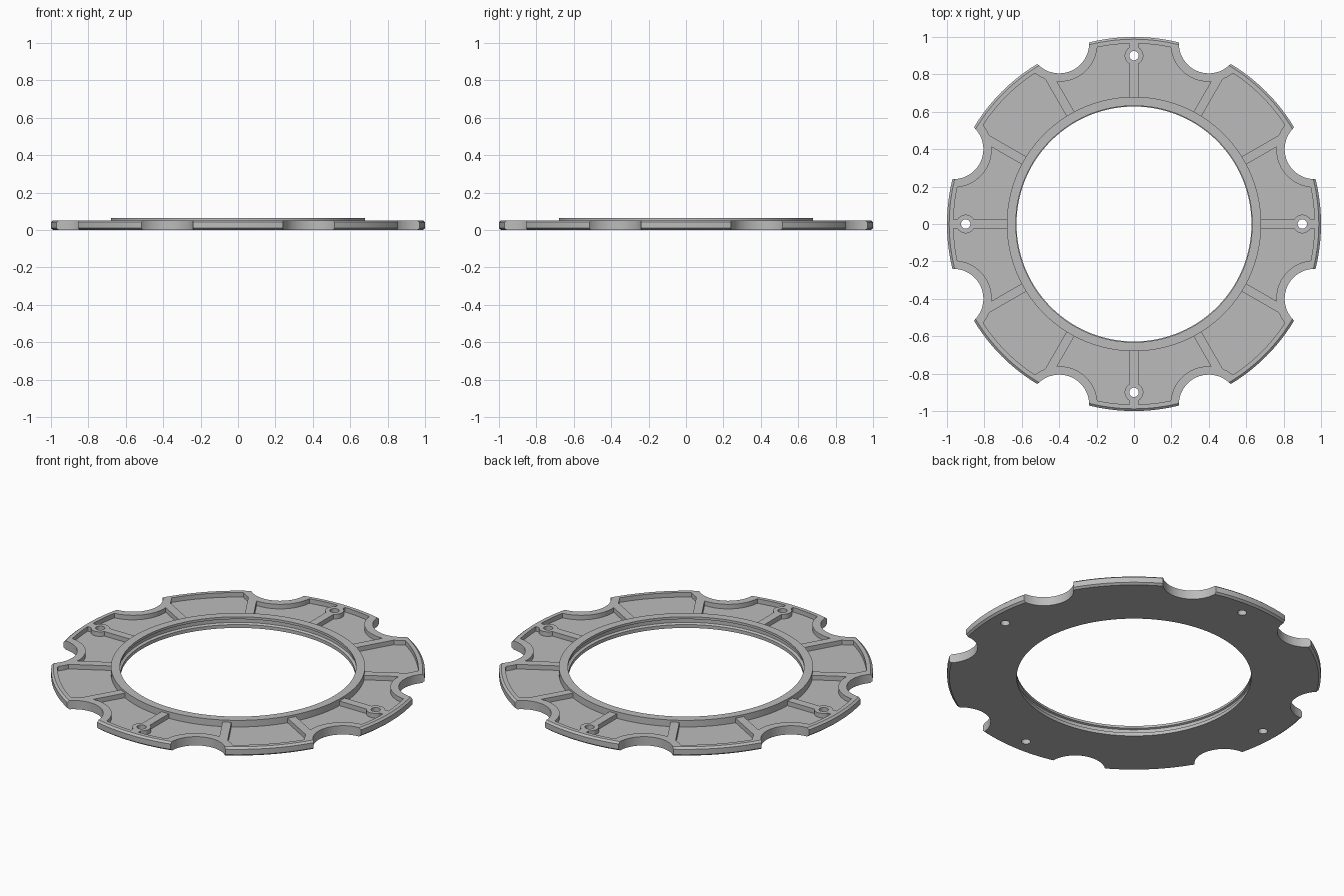
import bpy, bmesh
from math import sin, cos, pi, radians
from mathutils import Matrix, Vector

cube = bpy.data.objects.get("Cube")
if cube:
    bpy.data.objects.remove(cube, do_unlink=True)

SEGMENTS = 192
NOTCH_CENTRE, NOTCH_RADIUS, NOTCH_WALL = 1.045, 0.16, 0.045
POCKET_FLOOR, RIM_TOP, COLLAR_TOP = 0.025, 0.052, 0.064

grey = bpy.data.materials.new("plain grey")
grey.use_nodes = True
grey.diffuse_color = (0.5, 0.5, 0.5, 1)
grey.node_tree.nodes["Principled BSDF"].inputs["Base Color"].default_value = (0.5, 0.5, 0.5, 1)


def make_object(name, bm):
    bmesh.ops.recalc_face_normals(bm, faces=bm.faces)
    mesh = bpy.data.meshes.new(name)
    bm.to_mesh(mesh)
    bm.free()
    mesh.materials.append(grey)
    obj = bpy.data.objects.new(name, mesh)
    bpy.context.collection.objects.link(obj)
    return obj


def lathe(name, profile):
    """Closed (radius, height) profile turned about z."""
    bm = bmesh.new()
    rings = []
    for i in range(SEGMENTS):
        a = 2 * pi * i / SEGMENTS
        rings.append([bm.verts.new((r * cos(a), r * sin(a), z)) for r, z in profile])
    n = len(profile)
    for i in range(SEGMENTS):
        a, b = rings[i], rings[(i + 1) % SEGMENTS]
        for j in range(n):
            k = (j + 1) % n
            bm.faces.new((a[j], b[j], b[k], a[k]))
    return make_object(name, bm)


def cylinders(name, radius, distance, angles, sides=64):
    """Upright cutting cylinders around the ring."""
    bm = bmesh.new()
    for angle in angles:
        a = radians(angle)
        bmesh.ops.create_cone(bm, cap_ends=True, segments=sides, radius1=radius,
                              radius2=radius, depth=0.4,
                              matrix=Matrix.Translation((distance * cos(a), distance * sin(a), 0)))
    return make_object(name, bm)


def bars(name, width, angles):
    """Radial bars that leave spokes standing between pockets."""
    bm = bmesh.new()
    for angle in angles:
        bmesh.ops.create_cube(bm, size=1, matrix=Matrix.Rotation(radians(angle), 4, "Z")
                              @ Matrix.Translation((0.85, 0, 0)) @ Matrix.Diagonal((0.5, width, 0.4, 1)))
    return make_object(name, bm)


def cut(target, cutter):
    mod = target.modifiers.new("cut", "BOOLEAN")
    mod.operation = "DIFFERENCE"
    mod.solver = "EXACT"
    mod.object = cutter
    bpy.context.view_layer.update()
    graph = bpy.context.evaluated_depsgraph_get()
    mesh = bpy.data.meshes.new_from_object(target.evaluated_get(graph))
    target.modifiers.clear()
    target.data = mesh
    bpy.data.objects.remove(cutter, do_unlink=True)


notch_angles = [22.5 + 45 * i for i in range(8)]
screw_angles = [90 * i for i in range(4)]
spoke_angles = [30 * i for i in range(12)]

# Ring with chamfered rim, raised collar and grooved bore
ring = lathe("ring_plate", [
    (0.628, 0), (0.988, 0), (1.0, 0.01), (1.0, 0.042), (0.988, RIM_TOP),
    (0.68, RIM_TOP), (0.68, COLLAR_TOP), (0.632, COLLAR_TOP),
    (0.632, 0.05), (0.642, 0.046), (0.642, 0.026), (0.628, 0.02)])

# Pocket volume, split by spokes, notch walls and screw bosses
pockets = lathe("pocket_cutter", [(0.68, POCKET_FLOOR), (0.965, POCKET_FLOOR),
                                  (0.965, 0.1), (0.68, 0.1)])
cut(pockets, bars("spokes", 0.048, spoke_angles))
cut(pockets, cylinders("notch_walls", NOTCH_RADIUS + NOTCH_WALL, NOTCH_CENTRE, notch_angles))
cut(pockets, cylinders("bosses", 0.05, 0.9, screw_angles))

# Cut pockets, edge notches and screw holes
cut(ring, pockets)
cut(ring, cylinders("notches", NOTCH_RADIUS, NOTCH_CENTRE, notch_angles))
cut(ring, cylinders("screw_holes", 0.025, 0.9, screw_angles, 32))

bpy.ops.object.select_all(action="DESELECT")
ring.select_set(True)
bpy.context.view_layer.objects.active = ring
bpy.ops.object.shade_smooth_by_angle(angle=radians(25))
